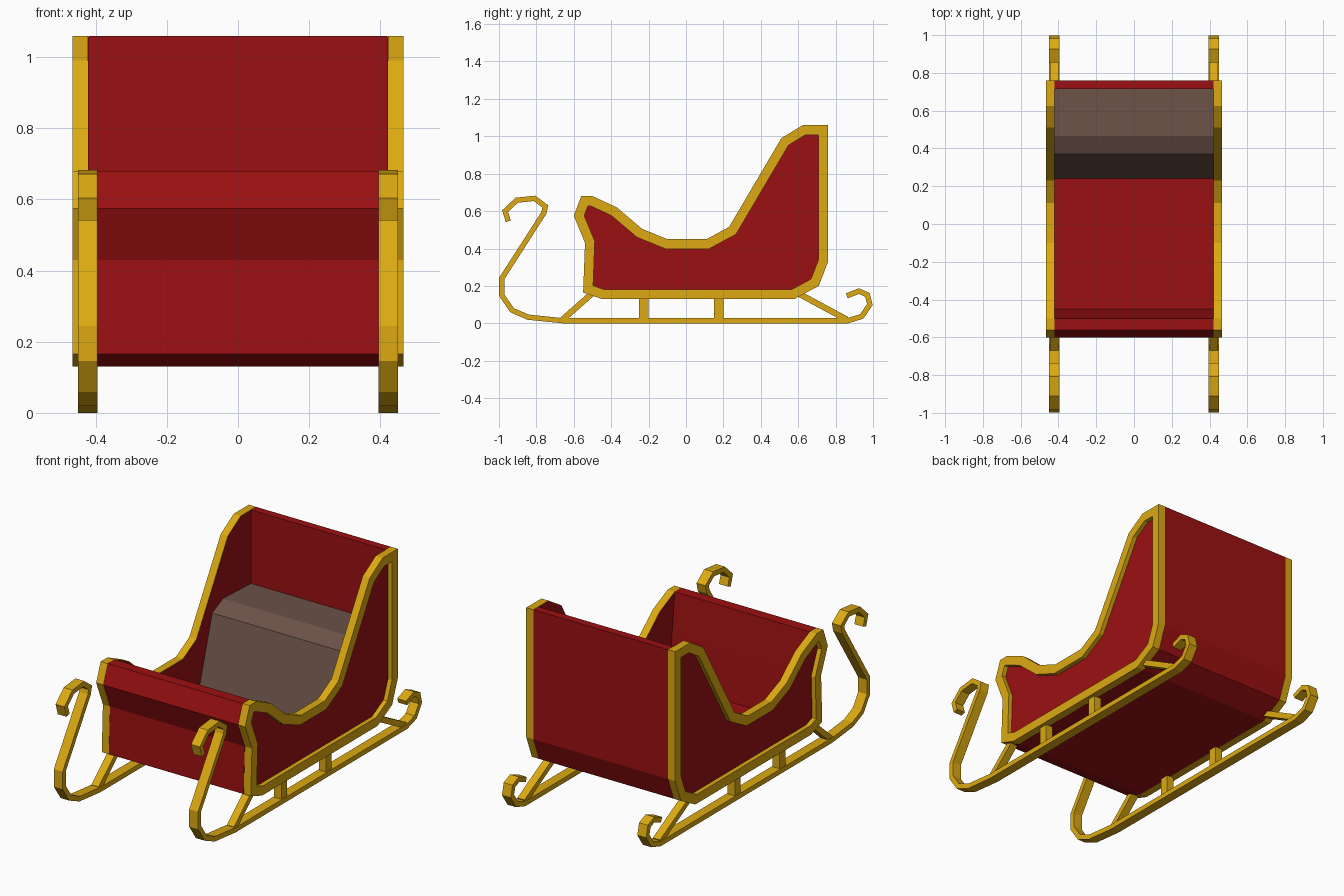
import bpy, bmesh
from mathutils import Vector

if "Cube" in bpy.data.objects:
    bpy.data.objects.remove(bpy.data.objects["Cube"])


def material(name, rgb):
    m = bpy.data.materials.new(name)
    m.diffuse_color = (*rgb, 1)
    m.use_nodes = True
    m.node_tree.nodes["Principled BSDF"].inputs["Base Color"].default_value = m.diffuse_color
    return m


RED = material("deep red", (0.33, 0.005, 0.006))
GOLD = material("gold", (0.72, 0.40, 0.006))
BROWN = material("brown leather", (0.15, 0.085, 0.065))


def offset(path, d, closed):
    """Shift a (y, z) path to its right by d with mitred corners."""
    pts = [Vector(p) for p in path]
    n = len(pts)
    out = []
    for i, p in enumerate(pts):
        normals = []
        for a, b in ((i - 1, i), (i, i + 1)):
            if closed or (a >= 0 and b < n):
                t = (pts[b % n] - pts[a % n]).normalized()
                normals.append(Vector((t.y, -t.x)))
        m = sum(normals, Vector((0, 0))).normalized()
        out.append(p + m * d / max(m.dot(normals[0]), 0.5))
    return out


def finish(name, bm, mats):
    bmesh.ops.recalc_face_normals(bm, faces=bm.faces[:])
    me = bpy.data.meshes.new(name)
    bm.to_mesh(me)
    bm.free()
    for m in mats:
        me.materials.append(m)
    ob = bpy.data.objects.new(name, me)
    bpy.context.collection.objects.link(ob)
    return ob


def band(name, path, d0, d1, x0, x1, mat, closed=False):
    """Strip of material between two offsets of a path, x0 to x1 wide."""
    bm = bmesh.new()
    loops = [[bm.verts.new((x, p.x, p.y)) for p in offset(path, d, closed)]
             for x, d in ((x0, d0), (x1, d0), (x1, d1), (x0, d1))]
    n = len(path)
    for i in range(n if closed else n - 1):
        j = (i + 1) % n
        for k in range(4):
            a, b = loops[k], loops[(k + 1) % 4]
            bm.faces.new((a[i], a[j], b[j], b[i]))
    if not closed:
        for e in (0, -1):
            bm.faces.new([l[e] for l in loops])
    return finish(name, bm, [mat])


def slab(name, outline, x0, x1, mats, second=()):
    """Solid (y, z) outline; sides listed in second take the second colour."""
    bm = bmesh.new()
    a, b = [[bm.verts.new((x, y, z)) for y, z in outline] for x in (x0, x1)]
    bm.faces.new(a)
    bm.faces.new(b)
    for i in range(len(a)):
        j = (i + 1) % len(a)
        f = bm.faces.new((a[i], a[j], b[j], b[i]))
        f.material_index = 1 if i in second else 0
    return finish(name, bm, mats)


# Side outline, clockwise from the front top
body = [(-.56, .68), (-.50, .68), (-.37, .62), (-.235, .505), (-.10, .45),
        (.11, .45), (.23, .515), (.51, .99), (.625, 1.06), (.76, 1.06),
        (.76, .33), (.71, .2), (.58, .13), (-.45, .13), (-.55, .165),
        (-.54, .43), (-.60, .575)]

# Runner centre line, front curl to rear curl
runner = [(-.95, .545), (-.967, .60), (-.905, .658), (-.81, .668),
          (-.752, .625), (-.76, .59), (-.985, .24), (-.985, .15), (-.93, .07),
          (-.845, .033), (-.66, .014), (.865, .014), (.94, .037), (.983, .10),
          (.97, .152), (.925, .172), (.86, .147)]

struts = {"front_brace": [(-.66, .02), (-.49, .17)],
          "front_post": [(-.225, .02), (-.225, .15)],
          "rear_post": [(.175, .02), (.175, .15)],
          "rear_brace": [(.86, .02), (.60, .16)]}

# Interior line: front wall, floor, seat (brown) and backrest
inside = [(-.50, .68), (-.475, .45), (-.45, .18), (.24, .18), (.37, .61),
          (.465, .655), (.715, .645), (.715, 1.06)]
outside = body[9:] + body[:1]
first = len(outside) + 3
slab("body_with_seat", outside + inside, -.42, .42, [RED, BROWN],
     range(first, first + 3))

for side, s in (("left", -1), ("right", 1)):
    # Side panel with its gold frame
    slab(side + "_panel", offset(body, .003, True), s * .42, s * .44, [RED])
    band(side + "_trim", body, 0, .052, s * .421, s * .465, GOLD, True)
    # Runner and its supports
    band(side + "_runner", runner, -.014, .014, s * .395, s * .45, GOLD)
    for name, path in struts.items():
        w = .025 if "post" in name else .016
        band(side + "_" + name, path, -w, w, s * .4, s * .445, GOLD)
